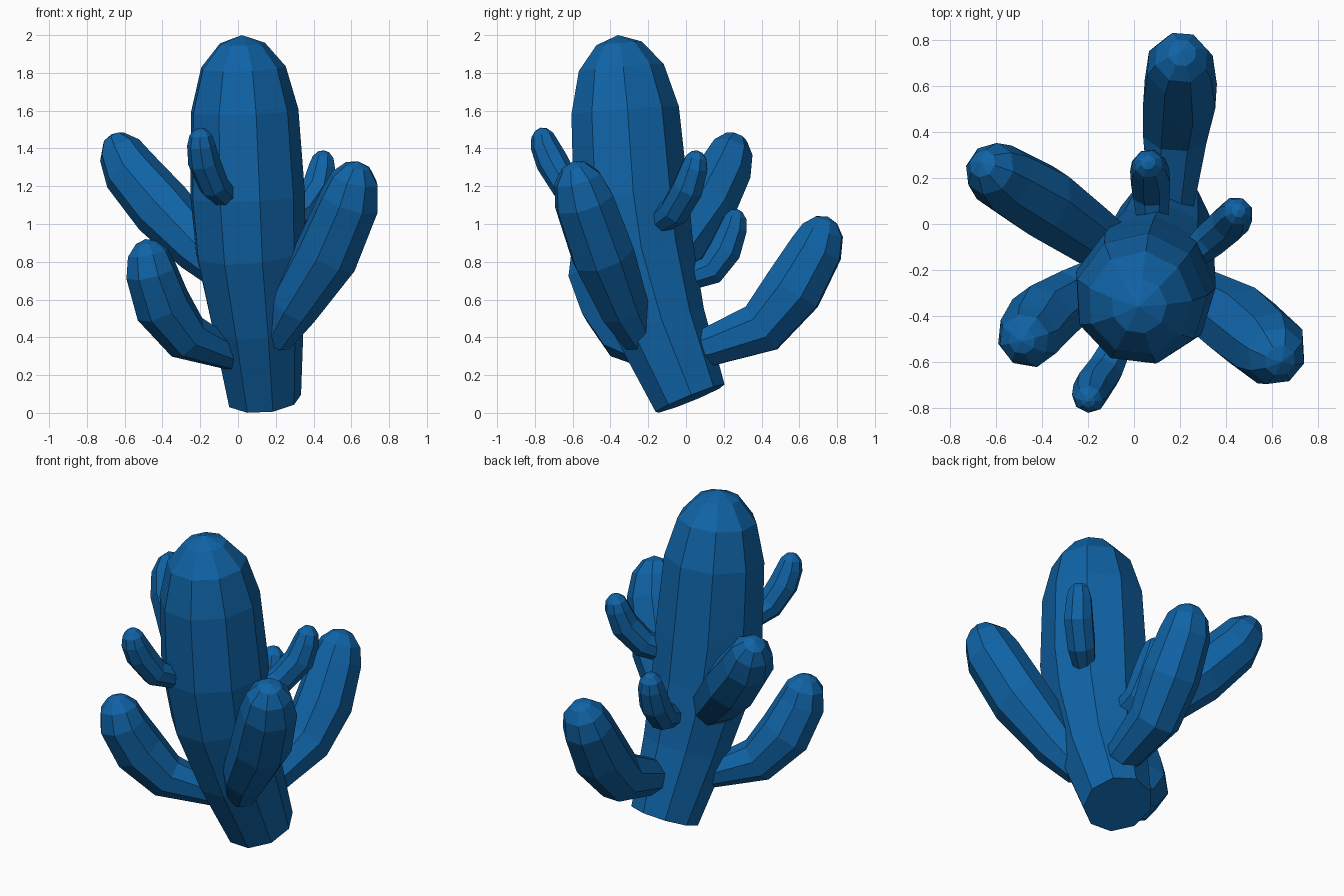
import bpy, bmesh, math
from mathutils import Vector

blue = bpy.data.materials.new("cactus_blue")
blue.diffuse_color = (0.005, 0.125, 0.38, 1)


def stem(name, rings, tip, sides):
    """Loft a faceted tube through (x, y, z, radius) rings and close it with a domed tip."""
    pts = [Vector(r[:3]) for r in rings]
    rad = [r[3] for r in rings]
    tip = Vector(tip)
    last, r_last = pts[-1].copy(), rad[-1]
    for along, scale in ((0.57, 0.79), (0.89, 0.42)):
        pts.append(last.lerp(tip, along))
        rad.append(r_last * scale)
    path = pts + [tip]
    lean = tip - pts[0]
    side = Vector((0, 0, 1)).cross(Vector((lean.x, lean.y, 0))).normalized()

    bm = bmesh.new()
    loops = []
    for i, (p, r) in enumerate(zip(pts, rad)):
        t = (path[i + 1] - p).normalized()
        if i:
            t = (t + (p - path[i - 1]).normalized()).normalized()
        u = (side - t * side.dot(t)).normalized()
        v = t.cross(u)
        loop = []
        for k in range(sides):
            a = 2 * math.pi * (k + 0.5) / sides
            loop.append(bm.verts.new(p + r * (u * math.cos(a) + v * math.sin(a))))
        loops.append(loop)
    for a, b in zip(loops, loops[1:]):
        for k in range(sides):
            n = (k + 1) % sides
            bm.faces.new((a[k], a[n], b[n], b[k]))
    top = bm.verts.new(tip)
    for k in range(sides):
        bm.faces.new((loops[-1][k], loops[-1][(k + 1) % sides], top))
    bm.faces.new(loops[0][::-1])
    bmesh.ops.recalc_face_normals(bm, faces=bm.faces)
    mesh = bpy.data.meshes.new(name)
    bm.to_mesh(mesh)
    bm.free()
    mesh.materials.append(blue)
    obj = bpy.data.objects.new(name, mesh)
    bpy.context.collection.objects.link(obj)


# Leaning trunk
stem("trunk", [(0.135, 0.02, 0.075, 0.2), (0.10, -0.14, 0.47, 0.25),
               (0.06, -0.25, 0.85, 0.295), (0.045, -0.295, 1.15, 0.31),
               (0.03, -0.325, 1.6, 0.29)], (0.02, -0.36, 2.0), 9)

# Four large arms
stem("back_arm", [(0.16, 0.0, 0.33, 0.09), (0.165, 0.12, 0.35, 0.11),
                  (0.18, 0.40, 0.45, 0.15), (0.20, 0.565, 0.65, 0.17),
                  (0.20, 0.69, 0.87, 0.15)], (0.21, 0.75, 1.04), 8)
stem("left_back_arm", [(-0.06, -0.13, 0.74, 0.11), (-0.2, -0.04, 0.87, 0.14),
                       (-0.4, 0.10, 1.08, 0.165), (-0.57, 0.2, 1.28, 0.15)],
     (-0.67, 0.27, 1.475), 8)
stem("left_front_arm", [(0.0, -0.15, 0.29, 0.075), (-0.27, -0.32, 0.40, 0.13),
                        (-0.40, -0.41, 0.57, 0.155), (-0.46, -0.49, 0.75, 0.14)],
     (-0.49, -0.51, 0.92), 8)
stem("right_front_arm", [(0.19, -0.24, 0.39, 0.10), (0.29, -0.33, 0.56, 0.14),
                         (0.47, -0.44, 0.84, 0.175), (0.59, -0.54, 1.12, 0.165)],
     (0.64, -0.6, 1.33), 8)

# Three small buds
stem("front_bud", [(-0.06, -0.50, 1.14, 0.065), (-0.13, -0.64, 1.21, 0.082),
                   (-0.18, -0.71, 1.33, 0.086), (-0.195, -0.75, 1.42, 0.075)],
     (-0.2, -0.77, 1.51), 8)
stem("right_bud", [(0.25, -0.14, 1.01, 0.065), (0.34, -0.06, 1.07, 0.083),
                   (0.42, 0.01, 1.19, 0.087), (0.445, 0.045, 1.30, 0.075)],
     (0.455, 0.06, 1.39), 8)
stem("back_bud", [(0.08, 0.0, 0.71, 0.07), (0.075, 0.13, 0.755, 0.085),
                  (0.07, 0.205, 0.86, 0.092), (0.065, 0.25, 0.98, 0.078)],
     (0.06, 0.27, 1.08), 8)
